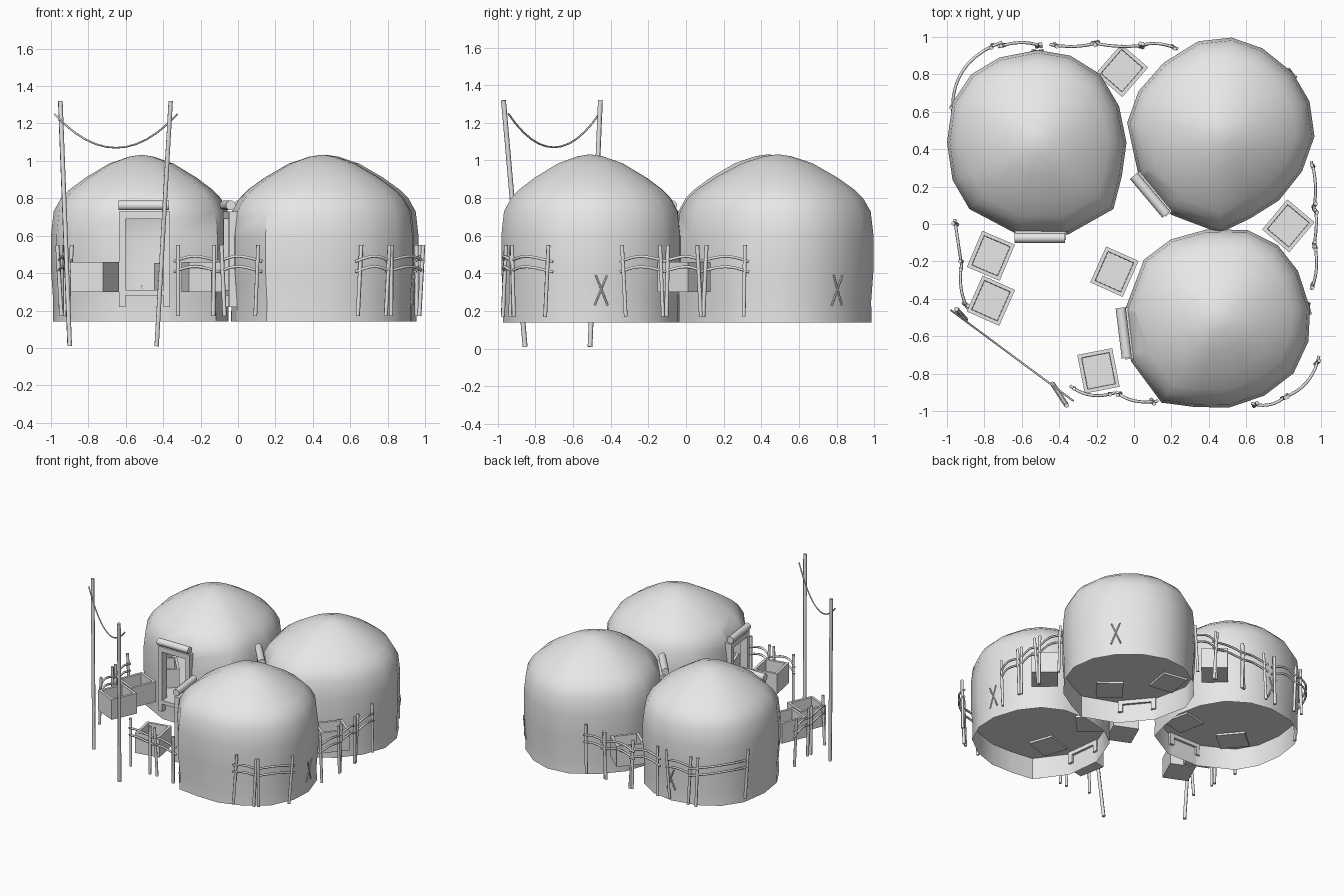
import bpy, bmesh, math, random
from mathutils import Matrix, Vector

random.seed(4)
if "Cube" in bpy.data.objects:
    bpy.data.objects.remove(bpy.data.objects["Cube"])

clay = bpy.data.materials.new("pale_grey")
clay.use_nodes = True
clay.diffuse_color = (0.8, 0.8, 0.8, 1)
clay.node_tree.nodes["Principled BSDF"].inputs["Base Color"].default_value = (0.8, 0.8, 0.8, 1)


def add(name, data, matrix=Matrix()):
    data.materials.append(clay)
    ob = bpy.data.objects.new(name, data)
    bpy.context.collection.objects.link(ob)
    ob.matrix_world = matrix
    return ob


def mesh_from(name, bm, smooth=None):
    bmesh.ops.recalc_face_normals(bm, faces=bm.faces)
    me = bpy.data.meshes.new(name)
    bm.to_mesh(me)
    bm.free()
    if smooth:
        me.shade_smooth()
        me.set_sharp_from_angle(angle=math.radians(smooth))
    return me


def sticks(name, paths, radius, matrix=Matrix()):
    """Round sticks, one spline for each path."""
    cu = bpy.data.curves.new(name, "CURVE")
    cu.dimensions = "3D"
    cu.bevel_depth = radius
    cu.bevel_resolution = 1
    cu.use_fill_caps = True
    for path in paths:
        sp = cu.splines.new("POLY")
        sp.points.add(len(path) - 1)
        for p, co in zip(sp.points, path):
            p.co = (*co, 1)
    return add(name, cu, matrix)


def place(x, y, z=0, turn=0):
    return Matrix.Translation((x, y, z)) @ Matrix.Rotation(math.radians(turn), 4, "Z")


# Hut outline (door side at -y) and profile as (scale, height)
OUTLINE = [(-.485, 0), (-.455, .215), (-.355, .365), (-.205, .455), (0, .495),
           (.175, .465), (.335, .365), (.435, .195), (.475, 0), (.45, -.18),
           (.405, -.355), (.165, -.49), (-.115, -.487), (-.365, -.355), (-.455, -.2)]
PROFILE = [(.98, .14), (.975, .25), (1, .42), (1, .6), (.97, .73), (.89, .8),
           (.8, .845), (.62, .91), (.36, .985), (.14, 1.022)]
FLOOR = .31


def hut_shell():
    bm = bmesh.new()
    rings = [[bm.verts.new((x * f, y * f, z)) for x, y in OUTLINE] for f, z in PROFILE]
    n = len(OUTLINE)
    for low, high in zip(rings, rings[1:]):
        for i in range(n):
            j = (i + 1) % n
            bm.faces.new((low[i], low[j], high[j], high[i]))
    apex = bm.verts.new((0, 0, 1.033))
    for i in range(n):
        bm.faces.new((rings[-1][i], rings[-1][(i + 1) % n], apex))
    # Cut the doorway
    front = lambda f: f.calc_center_median().y < -.44 and abs(f.calc_center_median().x) < .15
    for co, no in (((-.09, 0, 0), (1, 0, 0)), ((.12, 0, 0), (1, 0, 0)),
                   ((0, 0, FLOOR), (0, 0, 1)), ((0, 0, .69), (0, 0, 1))):
        faces = [f for f in bm.faces if front(f)]
        geom = faces + list({e for f in faces for e in f.edges}) + list({v for f in faces for v in f.verts})
        bmesh.ops.bisect_plane(bm, geom=geom, plane_co=co, plane_no=no)
    hole = []
    for f in bm.faces:
        c = f.calc_center_median()
        if c.y < -.44 and -.09 < c.x < .12 and FLOOR < c.z < .69:
            hole.append(f)
    bmesh.ops.delete(bm, geom=hole, context="FACES")
    return mesh_from("hut_shell", bm, 40)


def hut_floor():
    bm = bmesh.new()
    bm.faces.new([bm.verts.new((x * .98, y * .98, FLOOR)) for x, y in OUTLINE])
    return mesh_from("hut_floor", bm)


def door_frame():
    bm = bmesh.new()
    parts = [((-.105, -.49, .475), (.035, .06, .51)), ((.135, -.49, .475), (.035, .06, .51)),
             ((.015, -.49, .295), (.21, .06, .03)), ((.015, -.49, .71), (.21, .06, .04))]
    for co, size in parts:
        bmesh.ops.create_cube(bm, size=1, matrix=Matrix.LocRotScale(Vector(co), None, Vector(size)))
    return mesh_from("door_frame", bm)


def lintel_roll():
    bm = bmesh.new()
    turn = Matrix.Translation((.01, -.51, .762)) @ Matrix.Rotation(math.pi / 2, 4, "Y")
    bmesh.ops.create_cone(bm, cap_ends=True, segments=10, radius1=.027, radius2=.027,
                          depth=.27, matrix=turn)
    return mesh_from("lintel", bm, 50)


def crate_mesh():
    bm = bmesh.new()
    bmesh.ops.create_cube(bm, size=1, matrix=Matrix.Diagonal((.19, .21, .16, 1)))
    bm.normal_update()
    top = [f for f in bm.faces if f.normal.z > .9]
    bmesh.ops.inset_region(bm, faces=top, thickness=.028)
    bmesh.ops.inset_region(bm, faces=top, thickness=.003, depth=-.09)
    return mesh_from("crate", bm)


# Three huts, each with floor, doorway, crossed sticks and two crates inside
HUTS = {"left_hut": (-.515, .435, 0), "back_hut": (.47, .49, -50), "front_hut": (.45, -.51, -83)}
for hut, (hx, hy, turn) in HUTS.items():
    spot = place(hx, hy, 0, turn)
    for part, build in (("shell", hut_shell), ("floor", hut_floor),
                        ("door_frame", door_frame), ("lintel", lintel_roll)):
        add(f"{hut}_{part}", build(), spot)
    sticks(f"{hut}_crossed_sticks",
           [[(-s * .035, .485, .23), (s * .03, .495, .39)] for s in (-1, 1)], .005, spot)
    for x, y, a in ((-.25, -.25, 40), (.18, -.28, 12)):
        add(f"{hut}_inner_crate", crate_mesh(), spot @ place(x, y, .375, a))

# Open crates around the yard
for x, y, a in ((-.765, -.17, -23), (-.765, -.41, -24), (-.105, -.255, -24),
                (-.19, -.785, 11), (.825, -.01, -40), (-.065, .82, -41)):
    add("yard_crate", crate_mesh(), place(x, y, .38, a))

# Leaning poles with a slack rope
sticks("tall_poles", [[(-.9, -.51, .01), (-.95, -.455, 1.32)],
                      [(-.435, -.855, .01), (-.36, -.97, 1.32)]], .013)
a, b = Vector((-.98, -.46, 1.25)), Vector((-.325, -.945, 1.25))
rope = [a.lerp(b, t / 12) - Vector((0, 0, .18 * (1 - (t / 6 - 1) ** 2))) for t in range(13)]
sticks("rope", [rope], .005)

# Stick fence: each run is start, middle and end
RUNS = [((-.97, .63), (-.915, .82), (-.76, .95)), ((-.7, .955), (-.6, .97), (-.51, .955)),
        ((-.42, .955), (-.31, .95), (-.21, .965)), ((-.2, .965), (-.08, .95), (.04, .955)),
        ((.04, .955), (.12, .965), (.21, .945)),
        ((.955, .31), (.97, .21), (.965, .1)), ((.97, .07), (.975, 0), (.965, -.1)),
        ((.97, -.13), (.975, -.24), (.955, -.33)),
        ((.98, -.74), (.92, -.85), (.82, -.92)), ((.8, -.93), (.73, -.965), (.65, -.965)),
        ((-.32, -.88), (-.23, -.915), (-.13, -.91)), ((-.08, -.91), (0, -.945), (.1, -.95)),
        ((-.955, 0), (-.94, -.1), (-.925, -.2)), ((-.925, -.24), (-.925, -.34), (-.9, -.43))]
posts, rails = [], []
for start, mid, end in RUNS:
    for x, y in (start, end):
        dx, dy = random.uniform(-.012, .012), random.uniform(-.012, .012)
        posts.append([(x - dx, y - dy, .17), (x + dx, y + dy, .55)])
    s, m, e = Vector(start), Vector(mid), Vector(end)
    for z in (.415, .47):
        path = []
        for k in range(-1, 10):
            t = k / 8
            # Quadratic curve through the three points
            p = s * (2 * t - 1) * (t - 1) + m * 4 * t * (1 - t) + e * t * (2 * t - 1)
            path.append((p.x, p.y, z + .02 * math.sin(math.pi * t)))
        rails.append(path)
sticks("fence_posts", posts, .011)
sticks("fence_rails", rails, .008)
